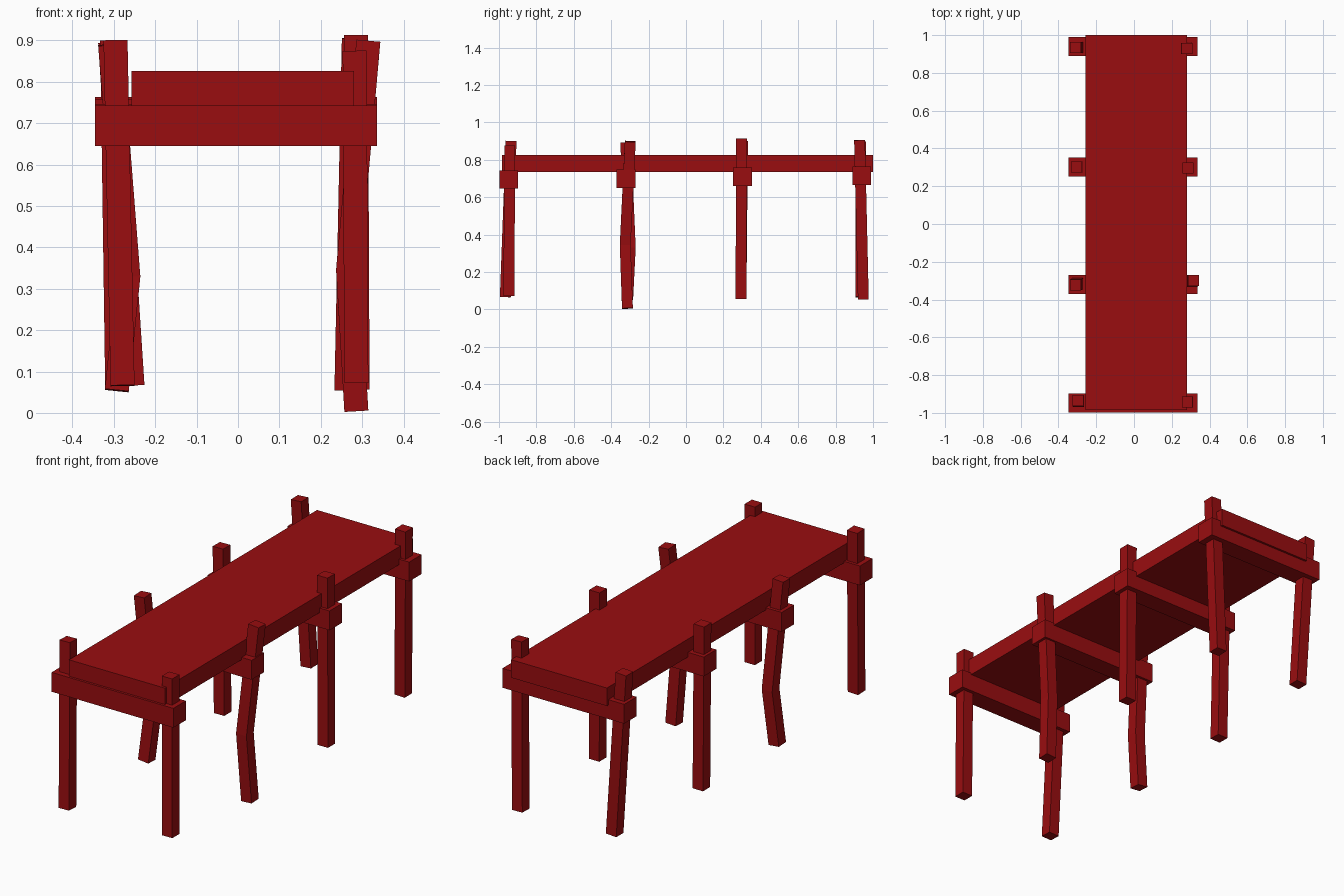
import bpy
import bmesh
from mathutils import Vector

cube = bpy.data.objects.get("Cube")
if cube:
    bpy.data.objects.remove(cube, do_unlink=True)

red = bpy.data.materials.new("dark red")
red.use_nodes = True
RED = (0.32, 0.004, 0.005, 1)
red.diffuse_color = RED
red.node_tree.nodes["Principled BSDF"].inputs["Base Color"].default_value = RED


def finish(name, bm):
    bmesh.ops.recalc_face_normals(bm, faces=bm.faces)
    mesh = bpy.data.meshes.new(name)
    bm.to_mesh(mesh)
    bm.free()
    mesh.materials.append(red)
    bpy.context.collection.objects.link(bpy.data.objects.new(name, mesh))


def box(name, low, high):
    low, high = Vector(low), Vector(high)
    bm = bmesh.new()
    bmesh.ops.create_cube(bm, size=1)
    bmesh.ops.scale(bm, vec=high - low, verts=bm.verts)
    bmesh.ops.translate(bm, vec=(low + high) / 2, verts=bm.verts)
    finish(name, bm)


def post(name, points, width=0.058):
    """Square timber following the points, cut square at its ends and mitred at bends."""
    pts = [Vector(p) for p in points]
    bm = bmesh.new()
    rings = []
    for i, p in enumerate(pts):
        before = (p - pts[i - 1]).normalized() if i else Vector()
        after = (pts[i + 1] - p).normalized() if i + 1 < len(pts) else Vector()
        axis = (before + after).normalized()
        side = Vector((0, 1, 0)).cross(axis).normalized() * width / 2
        deep = axis.cross(side)
        rings.append([bm.verts.new(p + side * a + deep * b)
                      for a, b in ((-1, -1), (1, -1), (1, 1), (-1, 1))])
    for lower, upper in zip(rings, rings[1:]):
        for k in range(4):
            n = (k + 1) % 4
            bm.faces.new((lower[k], lower[n], upper[n], upper[k]))
    bm.faces.new(rings[0])
    bm.faces.new(rings[-1])
    finish(name, bm)


# Deck slab
box("deck", (-0.257, -0.985, 0.735), (0.28, 1.0, 0.826))

# Cross beams under the deck
beams = {"front": (-0.947, 0.694), "front_middle": (-0.321, 0.698),
         "back_middle": (0.302, 0.71), "back": (0.939, 0.714)}
for place, (y, z) in beams.items():
    box(place + "_beam", (-0.346, y - 0.05, z - 0.049), (0.336, y + 0.05, z + 0.049))

# Crooked posts, each from foot to top
posts = {
    "front_right_post": [(-0.279, -0.966, 0.066), (-0.296, -0.935, 0.9)],
    "front_left_post": [(0.286, -0.947, 0.072), (0.282, -0.942, 0.875)],
    "front_middle_right_post": [(-0.293, -0.312, 0.054), (-0.265, -0.298, 0.33),
                                (-0.309, -0.322, 0.89)],
    "front_middle_left_post": [(0.286, -0.313, 0.005), (0.266, -0.325, 0.345),
                               (0.315, -0.298, 0.898)],
    "back_middle_right_post": [(-0.292, 0.294, 0.062), (-0.304, 0.302, 0.9)],
    "back_middle_left_post": [(0.289, 0.294, 0.056), (0.285, 0.297, 0.913)],
    "back_right_post": [(-0.255, 0.935, 0.066), (-0.309, 0.934, 0.896)],
    "back_left_post": [(0.262, 0.948, 0.054), (0.28, 0.928, 0.905)],
}
for name, points in posts.items():
    post(name, points)
